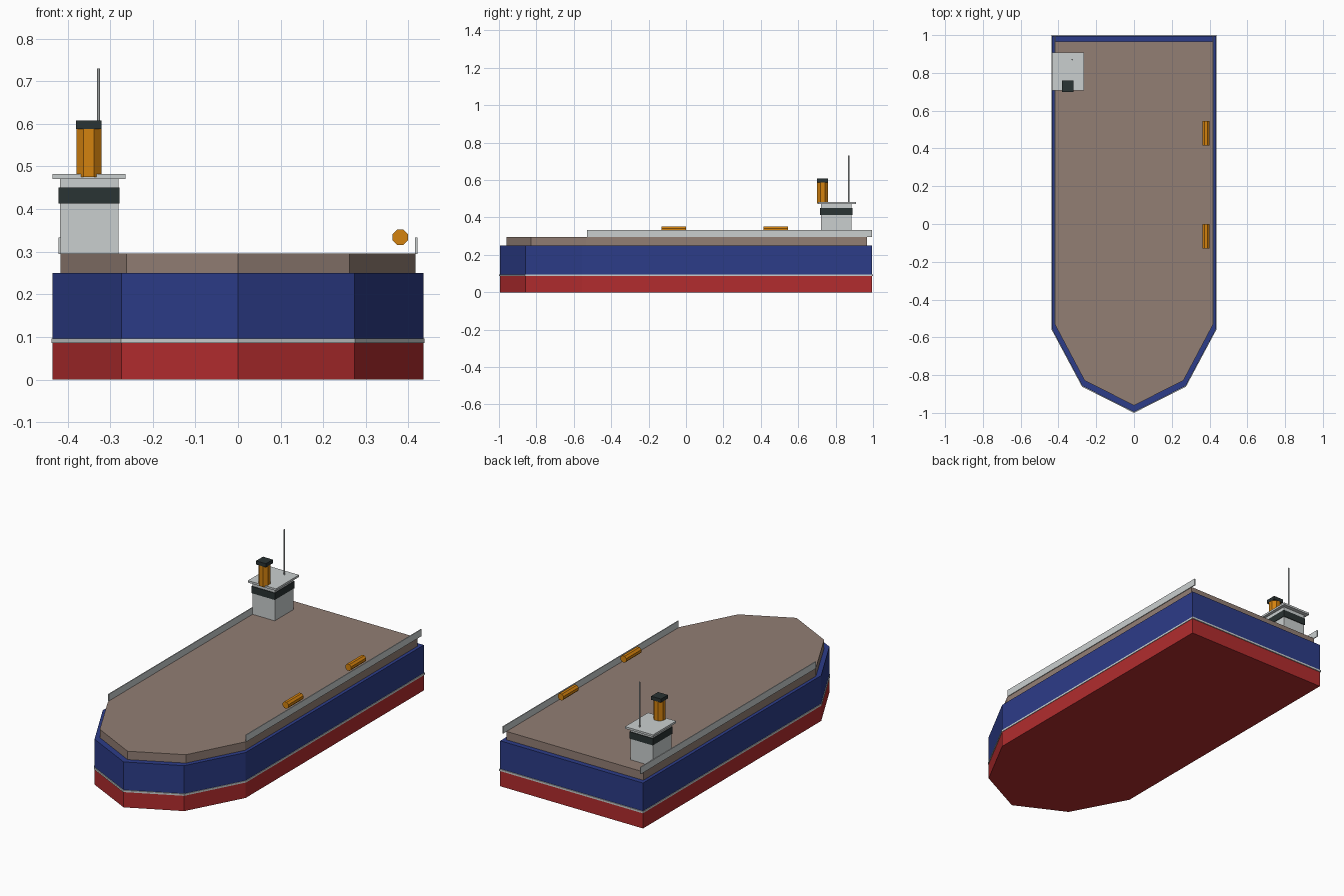
import bpy, bmesh, math
from mathutils import Matrix

cube = bpy.data.objects.get("Cube")
if cube:
    bpy.data.objects.remove(cube)


def material(name, rgb):
    linear = [((c / 255 + 0.055) / 1.055) ** 2.4 for c in rgb]
    mat = bpy.data.materials.new(name)
    mat.use_nodes = True
    mat.diffuse_color = (*linear, 1)
    mat.node_tree.nodes["Principled BSDF"].inputs["Base Color"].default_value = (*linear, 1)
    return mat


red = material("hull red", (178, 44, 46))
blue = material("hull blue", (44, 60, 136))
white = material("off white", (202, 207, 207))
brown = material("deck brown", (146, 126, 116))
dark = material("dark slate", (42, 51, 51))
orange = material("orange", (212, 130, 14))


def finish(name, bm, mat):
    bmesh.ops.recalc_face_normals(bm, faces=bm.faces)
    mesh = bpy.data.meshes.new(name)
    bm.to_mesh(mesh)
    bm.free()
    mesh.materials.append(mat)
    obj = bpy.data.objects.new(name, mesh)
    bpy.context.collection.objects.link(obj)
    return obj


def box(name, mat, x, y, z):
    """Box spanning the given (min, max) range on each axis."""
    bm = bmesh.new()
    spans = (x, y, z)
    size = Matrix.Diagonal([b - a for a, b in spans] + [1])
    middle = Matrix.Translation([(a + b) / 2 for a, b in spans])
    bmesh.ops.create_cube(bm, size=1, matrix=middle @ size)
    return finish(name, bm, mat)


def octagon(name, mat, radius, length, centre, tilt=0):
    """Eight-sided rod with flats facing the axes, optionally tipped about x."""
    bm = bmesh.new()
    turn = Matrix.Rotation(tilt, 4, "X") @ Matrix.Rotation(math.pi / 8, 4, "Z")
    bmesh.ops.create_cone(bm, cap_ends=True, segments=8, radius1=radius, radius2=radius,
                          depth=length, matrix=Matrix.Translation(centre) @ turn)
    return finish(name, bm, mat)


def ship_slab(name, mat, half_outline, bottom, top):
    """Extrude a mirrored ship outline, listed from stern corner to bow tip."""
    left = half_outline
    right = [(-x, y) for x, y in reversed(left[:-1])]
    bm = bmesh.new()
    base = bm.faces.new([bm.verts.new((x, y, bottom)) for x, y in left + right])
    new = bmesh.ops.extrude_face_region(bm, geom=[base])["geom"]
    verts = [v for v in new if isinstance(v, bmesh.types.BMVert)]
    bmesh.ops.translate(bm, verts=verts, vec=(0, 0, top - bottom))
    return finish(name, bm, mat)


# Hull, waterline stripe and deck
hull = [(0.435, 0.995), (0.435, -0.555), (0.273, -0.858), (0, -0.995)]
stripe = [(0.438, 1.0), (0.438, -0.556), (0.275, -0.862), (0, -1.0)]
deck = [(0.417, 0.967), (0.417, -0.535), (0.262, -0.828), (0, -0.961)]
ship_slab("lower_hull", red, hull, 0, 0.086)
ship_slab("waterline_stripe", white, stripe, 0.086, 0.096)
ship_slab("upper_hull", blue, hull, 0.096, 0.25)
ship_slab("deck", brown, deck, 0.25, 0.296)

# Side rails
for side, name in ((1, "left_rail"), (-1, "right_rail")):
    box(name, white, sorted((side * 0.416, side * 0.421)), (-0.53, 0.995), (0.295, 0.333))

# Bridge tower
box("bridge_cabin", white, (-0.418, -0.281), (0.721, 0.886), (0.295, 0.472))
box("bridge_windows", dark, (-0.421, -0.278), (0.717, 0.89), (0.413, 0.451))
box("bridge_roof", white, (-0.435, -0.264), (0.707, 0.908), (0.471, 0.482))

# Funnel and mast
octagon("funnel", orange, 0.0315, 0.115, (-0.35, 0.73, 0.5325))
box("funnel_cap", dark, (-0.38, -0.32), (0.7, 0.76), (0.588, 0.608))
octagon("mast", white, 0.0038, 0.25, (-0.327, 0.87, 0.605))

# Lifeboats
for y, name in ((-0.065, "front_lifeboat"), (0.48, "rear_lifeboat")):
    octagon(name, orange, 0.0193, 0.13, (0.381, y, 0.334), math.pi / 2)
